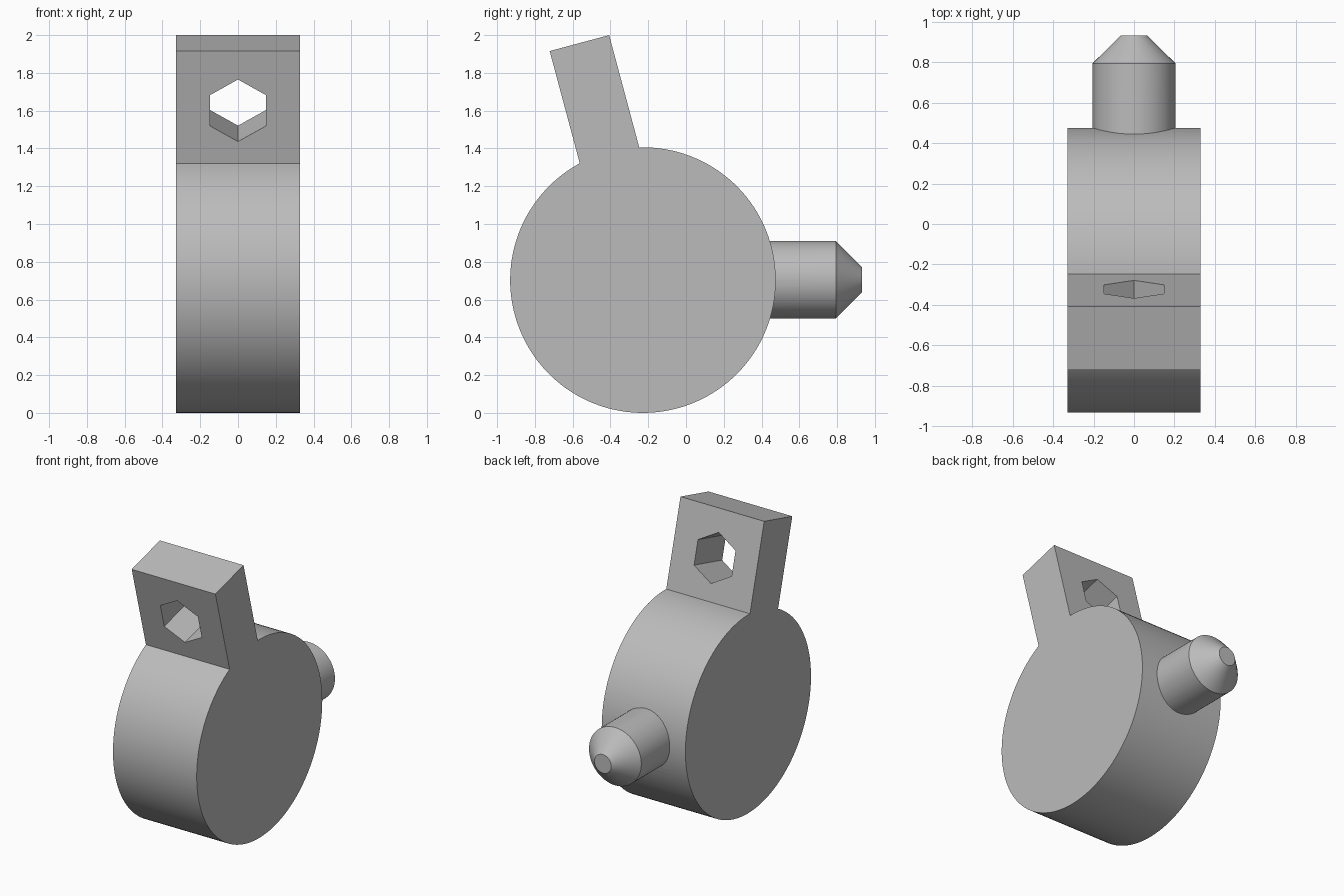
import bpy, bmesh
from math import radians, asin, sin, cos
from mathutils import Vector, Matrix

cube = bpy.data.objects.get("Cube")
if cube:
    bpy.data.objects.remove(cube, do_unlink=True)

HALF_W = 0.328                      # half width of disc and tab
CENTRE = Vector((0, -0.228, 0.703))  # disc centre
R = 0.703
LEAN = radians(15)                  # tab leans towards the front
UP = Vector((0, -sin(LEAN), cos(LEAN)))
ACROSS = Vector((0, cos(LEAN), sin(LEAN)))
TAB_HALF, TAB_TOP = 0.163, 1.299

grey = bpy.data.materials.new("plain grey")
grey.use_nodes = True
colour = (0.5, 0.5, 0.5, 1)
grey.diffuse_color = colour
grey.node_tree.nodes["Principled BSDF"].inputs["Base Color"].default_value = colour


def make_object(name, bm):
    bmesh.ops.recalc_face_normals(bm, faces=bm.faces)
    mesh = bpy.data.meshes.new(name)
    bm.to_mesh(mesh)
    bm.free()
    mesh.materials.append(grey)
    obj = bpy.data.objects.new(name, mesh)
    bpy.context.collection.objects.link(obj)
    return obj


def prism(bm, rings):
    """Skin equal rings of points and cap both ends."""
    loops = [[bm.verts.new(p) for p in ring] for ring in rings]
    n = len(loops[0])
    for a, b in zip(loops, loops[1:]):
        for i in range(n):
            j = (i + 1) % n
            bm.faces.new((a[i], a[j], b[j], b[i]))
    bm.faces.new(loops[0])
    bm.faces.new(loops[-1])


def combine(target, tool, operation):
    mod = target.modifiers.new(operation.title(), 'BOOLEAN')
    mod.object, mod.operation, mod.solver = tool, operation, 'EXACT'
    bpy.context.view_layer.objects.active = target
    bpy.ops.object.modifier_apply(modifier=mod.name)
    bpy.data.objects.remove(tool, do_unlink=True)


# Disc and leaning tab, as one outline extruded sideways
gap = asin(TAB_HALF / R)
STEPS = 120
outline = []
for i in range(STEPS + 1):
    t = gap + (radians(360) - 2 * gap) * i / STEPS
    outline.append(CENTRE + R * (cos(t) * UP + sin(t) * ACROSS))
outline += [CENTRE + TAB_TOP * UP - TAB_HALF * ACROSS,
            CENTRE + TAB_TOP * UP + TAB_HALF * ACROSS]
bm = bmesh.new()
prism(bm, [[p + Vector((x, 0, 0)) for p in outline] for x in (-HALF_W, HALF_W)])
body = make_object("disc_with_tab", bm)

# Six-sided hole through the tab
bm = bmesh.new()
hole_centre = CENTRE + 0.973 * UP
rings = []
for d in (-0.3, 0.3):
    rings.append([hole_centre + d * ACROSS + 0.17 * (
        cos(radians(60 * k)) * UP + sin(radians(60 * k)) * Vector((1, 0, 0)))
        for k in range(6)])
prism(bm, rings)
hole = make_object("hole_cutter", bm)
hole.hide_render = True
combine(body, hole, 'DIFFERENCE')

# Round peg with a tapered tip at the back
bm = bmesh.new()
SIDES = 64
rings = []
for y, r in ((0.2, 0.205), (0.793, 0.205), (0.931, 0.066)):
    rings.append([Vector((r * cos(radians(360 * k / SIDES)), y,
                          CENTRE.z + 0.002 + r * sin(radians(360 * k / SIDES))))
                  for k in range(SIDES)])
prism(bm, rings)
peg = make_object("peg", bm)
combine(body, peg, 'UNION')

# Smooth round walls, sharp corners
body.name = "disc_with_tab_and_peg"
bpy.ops.object.select_all(action='DESELECT')
body.select_set(True)
bpy.context.view_layer.objects.active = body
bpy.ops.object.shade_smooth_by_angle(angle=radians(25))
